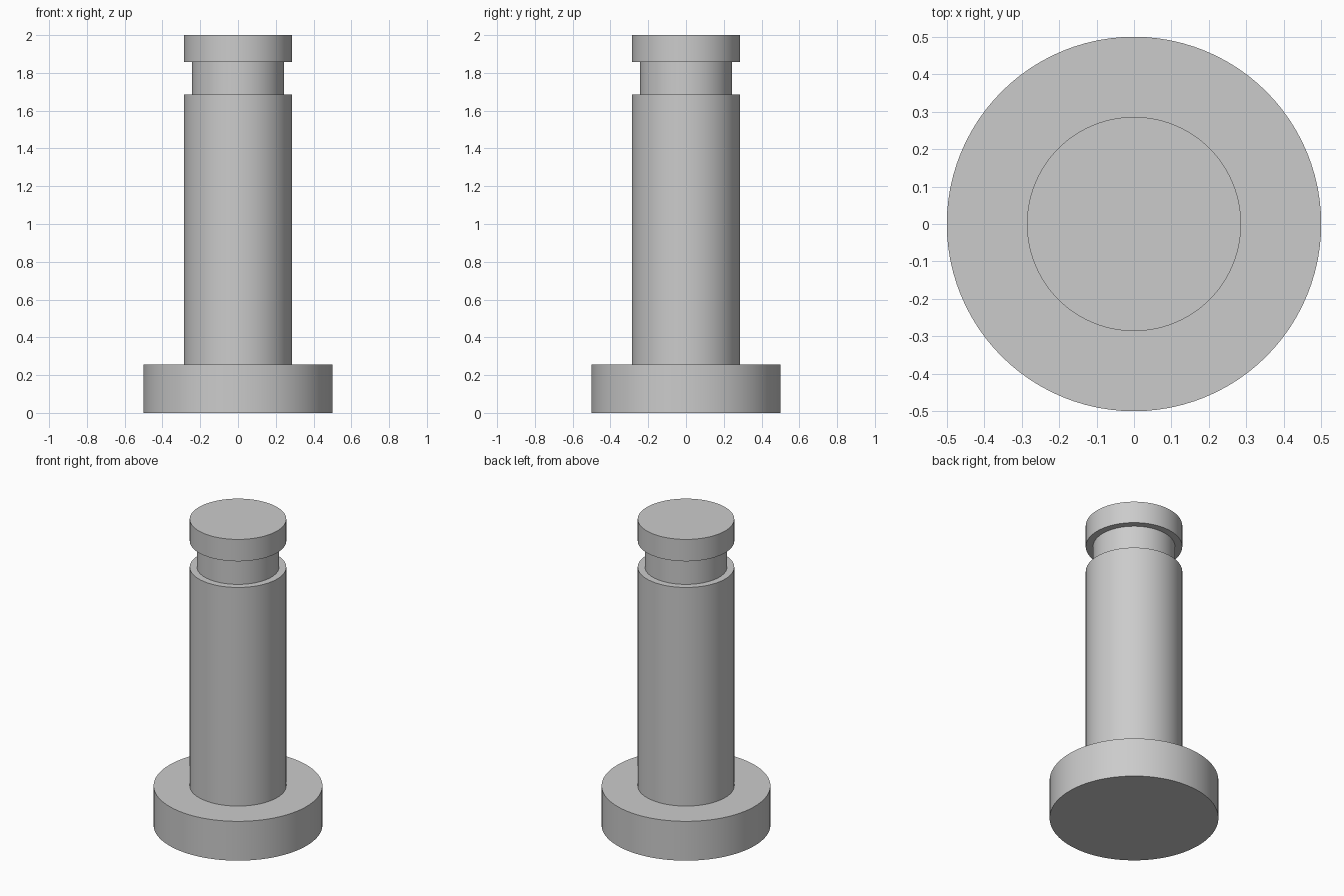
import bpy, bmesh, math

cube = bpy.data.objects.get("Cube")
if cube:
    bpy.data.objects.remove(cube, do_unlink=True)

SEGMENTS = 96

# Single plain grey
grey = bpy.data.materials.new("plain_grey")
grey.use_nodes = True
colour = (0.6, 0.6, 0.6, 1)
grey.diffuse_color = colour
grey.node_tree.nodes["Principled BSDF"].inputs["Base Color"].default_value = colour

# Half profile (radius, height): flange, shaft, retaining groove, end collar
HEAD, SHAFT, GROOVE = 0.5, 0.286, 0.243
profile = [
    (0, 0), (HEAD, 0), (HEAD, 0.257), (SHAFT, 0.257), (SHAFT, 1.686),
    (GROOVE, 1.686), (GROOVE, 1.857), (SHAFT, 1.857), (SHAFT, 2), (0, 2),
]

# Turn the profile around z into one closed solid
bm = bmesh.new()
points = [bm.verts.new((r, 0, z)) for r, z in profile]
edges = [bm.edges.new(pair) for pair in zip(points, points[1:])]
bmesh.ops.spin(bm, geom=points + edges, cent=(0, 0, 0), axis=(0, 0, 1),
               angle=math.tau, steps=SEGMENTS)
bmesh.ops.remove_doubles(bm, verts=bm.verts, dist=0.0001)
bmesh.ops.recalc_face_normals(bm, faces=bm.faces)

mesh = bpy.data.meshes.new("grooved_pin")
bm.to_mesh(mesh)
bm.free()
mesh.materials.append(grey)
pin = bpy.data.objects.new("grooved_pin", mesh)
bpy.context.collection.objects.link(pin)

# Smooth round walls, crisp rims
bpy.ops.object.select_all(action="DESELECT")
pin.select_set(True)
bpy.context.view_layer.objects.active = pin
bpy.ops.object.shade_smooth_by_angle(angle=math.radians(30))
